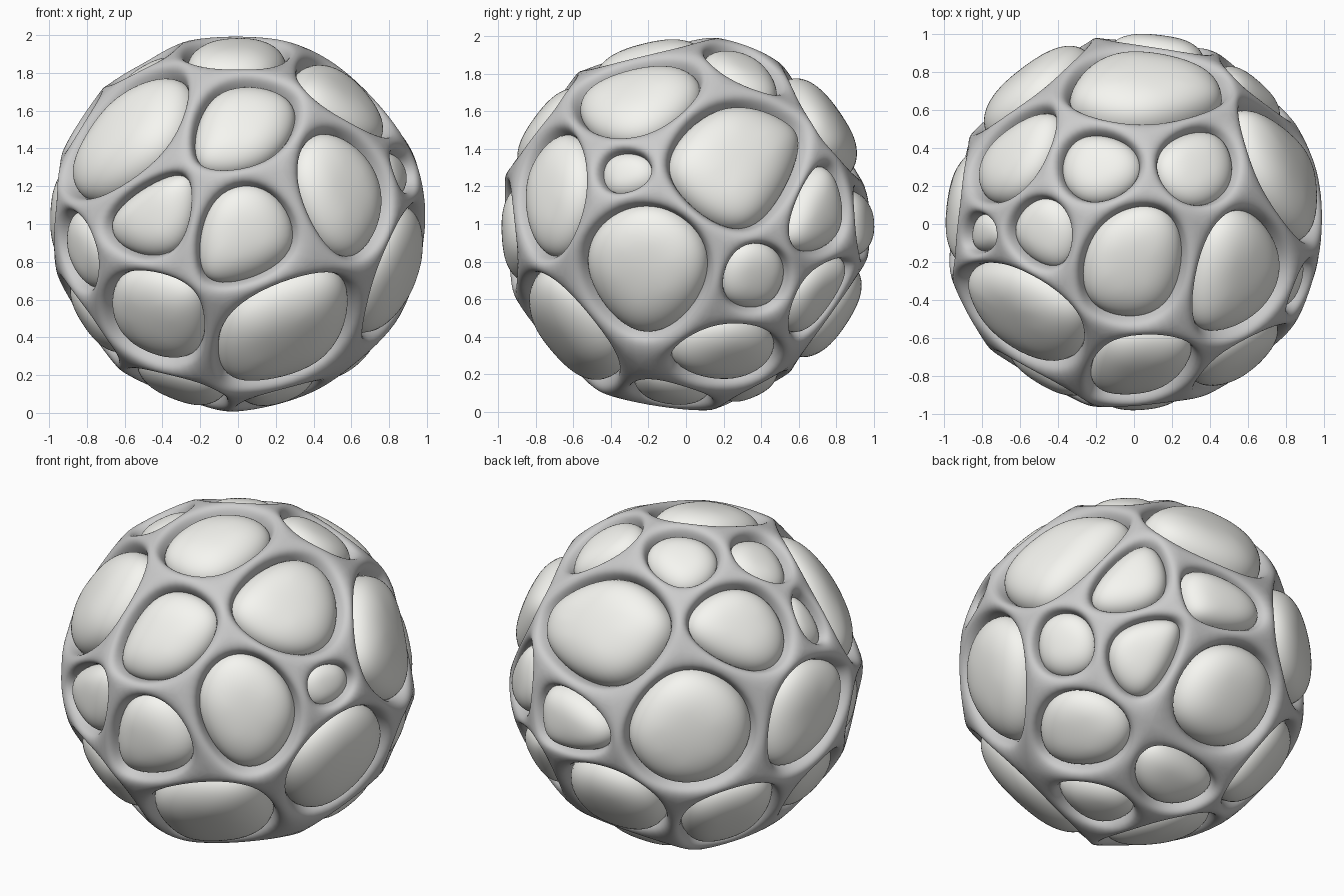
import bpy, bmesh
from math import cos
from mathutils import Vector

if "Cube" in bpy.data.objects:
    bpy.data.objects.remove(bpy.data.objects["Cube"])

# One cell per opening: direction from the ball centre and angular radius
CELLS = [
    (.01, -.84, .55, .30), (-.63, -.56, .52, .43), (-.51, -.86, .06, .29),
    (.10, -1, -.06, .34), (-.52, -.7, -.54, .34), (.3, -.72, -.62, .43),
    (.58, -.78, .19, .36), (.63, -.24, .73, .39), (.02, -.2, .98, .34),
    (-.88, -.46, -.25, .23), (.95, -.22, -.25, .40), (.9, -.35, .32, .18),
    (-.38, -.12, -.92, .32), (.24, -.07, -.97, .25), (.86, .28, .36, .43),
    (.85, .38, -.35, .26), (.7, .71, .03, .26), (.57, .72, -.41, .26),
    (.65, .23, -.74, .33), (.02, .82, .57, .43), (-.21, .32, .93, .26),
    (.36, .33, .88, .25), (-.72, .41, .62, .34), (-.5, -.04, .86, .24),
    (-.81, -.05, .58, .16), (-.63, .77, .12, .43), (.13, .97, .08, .26),
    (0, .82, -.57, .39), (-.66, .43, -.63, .33), (-.98, .17, .04, .34),
    (-.83, -.1, -.56, .33), (.06, .43, -.9, .25),
]
STRUT = 0.038      # half width of a strut


def make_object(name, bm, levels):
    bmesh.ops.recalc_face_normals(bm, faces=bm.faces)
    me = bpy.data.meshes.new(name)
    bm.to_mesh(me)
    bm.free()
    for p in me.polygons:
        p.use_smooth = True
    ob = bpy.data.objects.new(name, me)
    bpy.context.collection.objects.link(ob)
    ob.location.z = 1
    sub = ob.modifiers.new("smooth", 'SUBSURF')
    sub.levels = sub.render_levels = levels
    return ob


def bridge(bm, a, b):
    for i in range(len(a)):
        j = (i + 1) % len(a)
        bm.faces.new((a[i], a[j], b[j], b[i]))


# Cell polyhedron: a cube trimmed by one plane per cell
poly = bmesh.new()
bmesh.ops.create_cube(poly, size=4)
for x, y, z, r in CELLS:
    n = Vector((x, y, z)).normalized()
    cut = bmesh.ops.bisect_plane(poly, geom=poly.verts[:] + poly.edges[:] + poly.faces[:],
                                 dist=1e-5, plane_co=n * cos(r), plane_no=n, clear_outer=True)
    edges = [e for e in cut['geom_cut'] if isinstance(e, bmesh.types.BMEdge)]
    bmesh.ops.edgeloop_fill(poly, edges=edges)
bmesh.ops.remove_doubles(poly, verts=poly.verts, dist=0.1)
bmesh.ops.recalc_face_normals(poly, faces=poly.faces)
for v in poly.verts:
    v.co = v.co.normalized()

cage, body = bmesh.new(), bmesh.new()
outer = [cage.verts.new(v.co * 1.04) for v in poly.verts]
inner = [cage.verts.new(v.co * 0.84) for v in poly.verts]
poly.verts.index_update()

for f in poly.faces:
    pts = [v.co for v in f.verts]
    ids = [v.index for v in f.verts]
    n = len(pts)
    c = sum(pts, Vector()) / n
    # mean distance from the cell middle to its edges
    size = sum(((pts[i] + pts[i - 1]) / 2 - c).length for i in range(n)) / n
    k = 1 - STRUT / size

    # Cage: rounded opening, hole wall and back side
    top = [cage.verts.new((c + (p - c) * k) * 0.995) for p in pts]
    low = [cage.verts.new((c + (p - c) * k) * 0.87) for p in pts]
    bridge(cage, [outer[i] for i in ids], top)
    bridge(cage, top, low)
    bridge(cage, low, [inner[i] for i in ids])

    # Body: a pillow bulging out of each opening, fuller at the back
    peak = 0.945 + 0.17 * min(size, 0.42) + 0.03 * max(0, c.y)
    rings = []
    for s, h in ((1.0, 0.84), (0.95, 0.925), (0.76, peak - 0.02), (0.35, peak)):
        rings.append([body.verts.new((c + (p - c) * s).normalized() * h) for p in pts])
    for a, b in zip(rings, rings[1:]):
        bridge(body, a, b)
    body.faces.new(rings[-1])
poly.free()

make_object("cell_cage", cage, 3)
ball = make_object("bulging_body", body, 3)
pale = bpy.data.materials.new("pale")
pale.diffuse_color = (0.92, 0.92, 0.88, 1)
pale.use_nodes = True
pale.node_tree.nodes["Principled BSDF"].inputs["Base Color"].default_value = pale.diffuse_color
ball.data.materials.append(pale)
